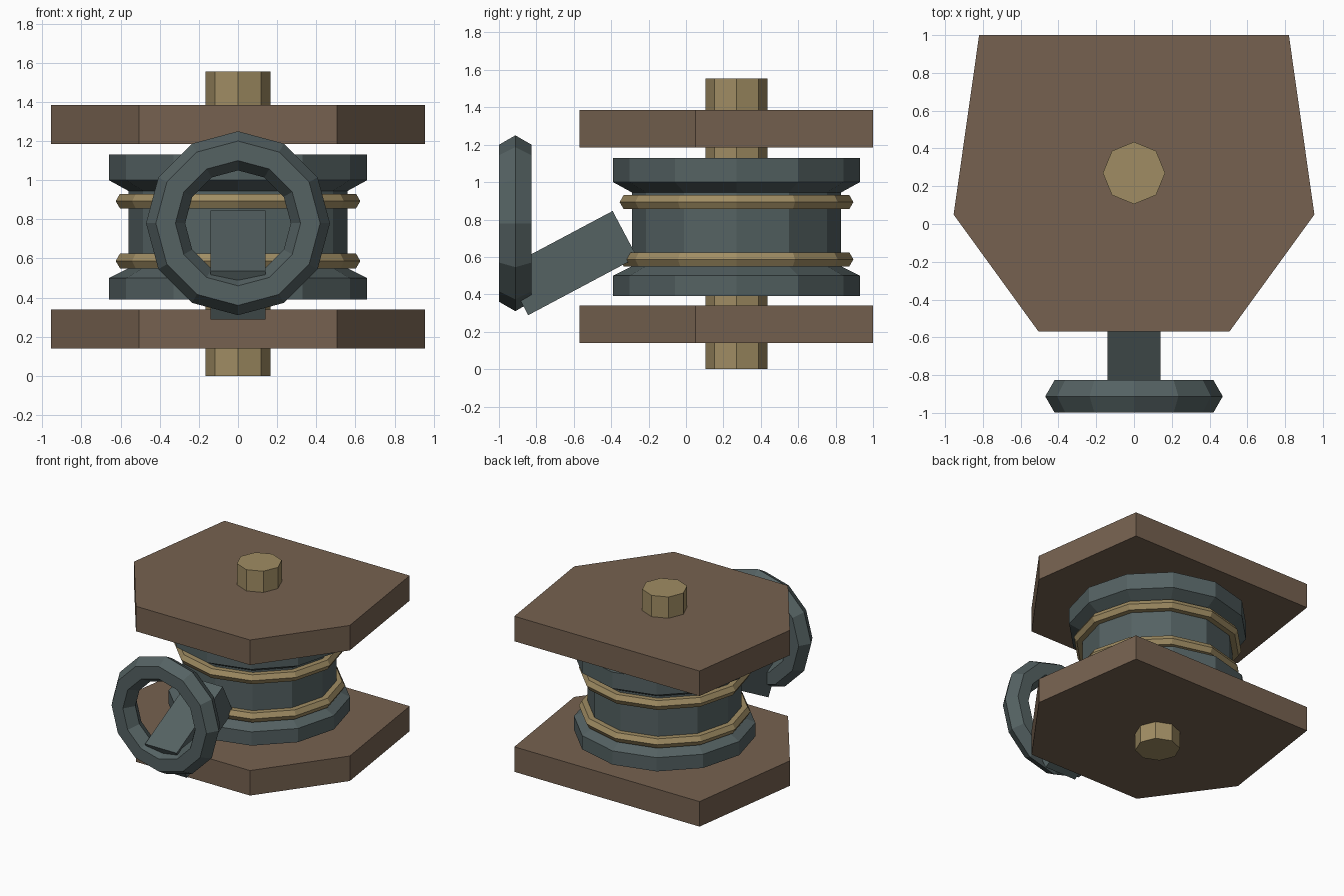
import bpy, bmesh
from math import cos, sin, pi, radians

cube = bpy.data.objects.get("Cube")
if cube:
    bpy.data.objects.remove(cube)

AXIS_Y = 0.27  # centre line of axle and spool


def material(name, rgb):
    mat = bpy.data.materials.new(name)
    mat.use_nodes = True
    colour = (*rgb, 1)
    mat.diffuse_color = colour
    bsdf = mat.node_tree.nodes["Principled BSDF"]
    bsdf.inputs["Base Color"].default_value = colour
    bsdf.inputs["Roughness"].default_value = 0.8
    return mat


wood = material("brown wood", (0.18, 0.121, 0.08))
brass = material("dull brass", (0.35, 0.265, 0.125))
iron = material("grey green iron", (0.09, 0.122, 0.124))


def add_object(name, bm, mat, location=(0, 0, 0), tilt=0):
    bmesh.ops.recalc_face_normals(bm, faces=bm.faces)
    mesh = bpy.data.meshes.new(name)
    bm.to_mesh(mesh)
    bm.free()
    mesh.materials.append(mat)
    obj = bpy.data.objects.new(name, mesh)
    obj.location = location
    obj.rotation_euler.x = tilt
    bpy.context.collection.objects.link(obj)
    return obj


def lathe(name, profile, sides, mat, location, tilt=0, closed=False):
    """Turn (radius, height) points around z; open profiles get end caps."""
    bm = bmesh.new()
    rings = []
    for r, z in profile:
        angles = [2 * pi * i / sides for i in range(sides)]
        rings.append([bm.verts.new((r * cos(a), r * sin(a), z)) for a in angles])
    pairs = list(zip(rings, rings[1:]))
    if closed:
        pairs.append((rings[-1], rings[0]))
    else:
        bm.faces.new(rings[0])
        bm.faces.new(rings[-1])
    for low, high in pairs:
        for i in range(sides):
            j = (i + 1) % sides
            bm.faces.new((low[i], low[j], high[j], high[i]))
    return add_object(name, bm, mat, location, tilt)


def hex_torus(name, major, minor, mat, location, tilt=0):
    section = [(major + minor * cos(pi * k / 3), minor * sin(pi * k / 3))
               for k in range(6)]
    return lathe(name, section, 12, mat, location, tilt, closed=True)


# Six-sided wooden plates below and above the spool
half_outline = [(0.82, 1.0), (0.955, 0.05), (0.505, -0.57)]
outline = half_outline + [(-x, y) for x, y in reversed(half_outline)]
for name, z in (("bottom_plate", 0.14), ("top_plate", 1.185)):
    bm = bmesh.new()
    face = bm.faces.new([bm.verts.new((x, y, z)) for x, y in outline])
    extruded = bmesh.ops.extrude_face_region(bm, geom=[face], use_keep_orig=True)
    top = [v for v in extruded["geom"] if isinstance(v, bmesh.types.BMVert)]
    bmesh.ops.translate(bm, verts=top, vec=(0, 0, 0.2))
    add_object(name, bm, wood)

# Octagonal axle through everything
lathe("axle", [(0.165, 0), (0.165, 1.555)], 8, brass, (0, AXIS_Y, 0))

# Flanged spool with a narrow drum
lathe("spool", [(0.66, 0.39), (0.66, 0.5), (0.56, 0.55),
                (0.56, 0.945), (0.66, 1.0), (0.66, 1.13)],
      12, iron, (0, AXIS_Y, 0))

# Bands around the drum
for name, z in (("lower_band", 0.587), ("upper_band", 0.893)):
    hex_torus(name, 0.582, 0.043, brass, (0, AXIS_Y, z))

# Square arm sloping from the drum down to the pull ring
bm = bmesh.new()
bmesh.ops.create_cube(bm, size=1)
bmesh.ops.scale(bm, verts=bm.verts, vec=(0.28, 0.66, 0.28))
add_object("arm", bm, iron, (0, -0.618, 0.567), radians(28))

# Upright pull ring at the front
hex_torus("pull_ring", 0.37, 0.1, iron, (0, -0.9125, 0.78), pi / 2)
